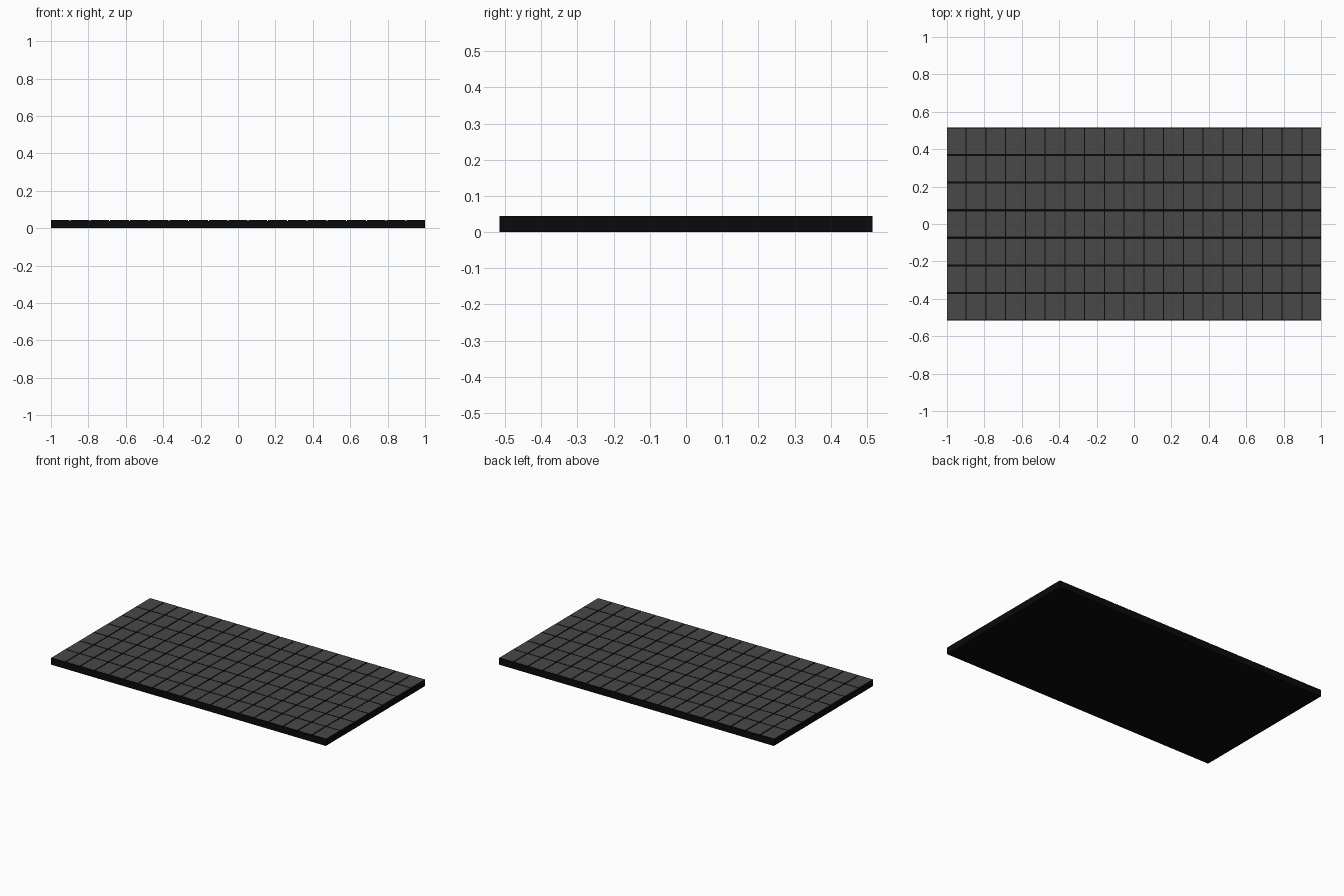
import bpy

if "Cube" in bpy.data.objects:
    bpy.data.objects.remove(bpy.data.objects["Cube"])

COLS, ROWS = 19, 7
W, D, H = 2.0, 1.03, 0.045
GAP_X, GAP_Y = 0.006, 0.011


def material(name, v):
    m = bpy.data.materials.new(name)
    m.diffuse_color = (v, v, v, 1)
    m.use_nodes = True
    m.node_tree.nodes["Principled BSDF"].inputs["Base Color"].default_value = m.diffuse_color
    return m


dark = material("dark_frame", 0.003)
grey = material("grey_cell", 0.065)


def box(name, x0, x1, y0, y1, z0, z1, mat):
    bpy.ops.mesh.primitive_cube_add(size=1)
    o = bpy.context.object
    o.name = name
    o.location = ((x0 + x1) / 2, (y0 + y1) / 2, (z0 + z1) / 2)
    o.scale = (x1 - x0, y1 - y0, z1 - z0)
    o.data.materials.append(mat)
    bpy.ops.object.transform_apply(location=True, rotation=False, scale=True)
    return o


def array(o, count, axis, step):
    m = o.modifiers.new("repeat", 'ARRAY')
    m.count = count
    m.use_relative_offset = False
    m.use_constant_offset = True
    offset = [0, 0, 0]
    offset[axis] = step
    m.constant_offset_displace = offset


# Solid slab under the grooves
box("base_slab", -W / 2, W / 2, -D / 2, D / 2, 0, H - 0.006, dark)

# Dark slats running front to back, separated by narrow grooves
pitch_x, pitch_y = (W + GAP_X) / COLS, D / ROWS
slat_w = pitch_x - GAP_X
slat = box("slats", -W / 2, -W / 2 + slat_w, -D / 2, D / 2, H - 0.006, H - 0.0005, dark)
array(slat, COLS, 0, pitch_x)

# Grey cell faces on the slats
cell = box("cells", -W / 2, -W / 2 + slat_w,
           -D / 2 + GAP_Y / 2, -D / 2 + pitch_y - GAP_Y / 2, H - 0.0005, H, grey)
array(cell, COLS, 0, pitch_x)
array(cell, ROWS, 1, pitch_y)
